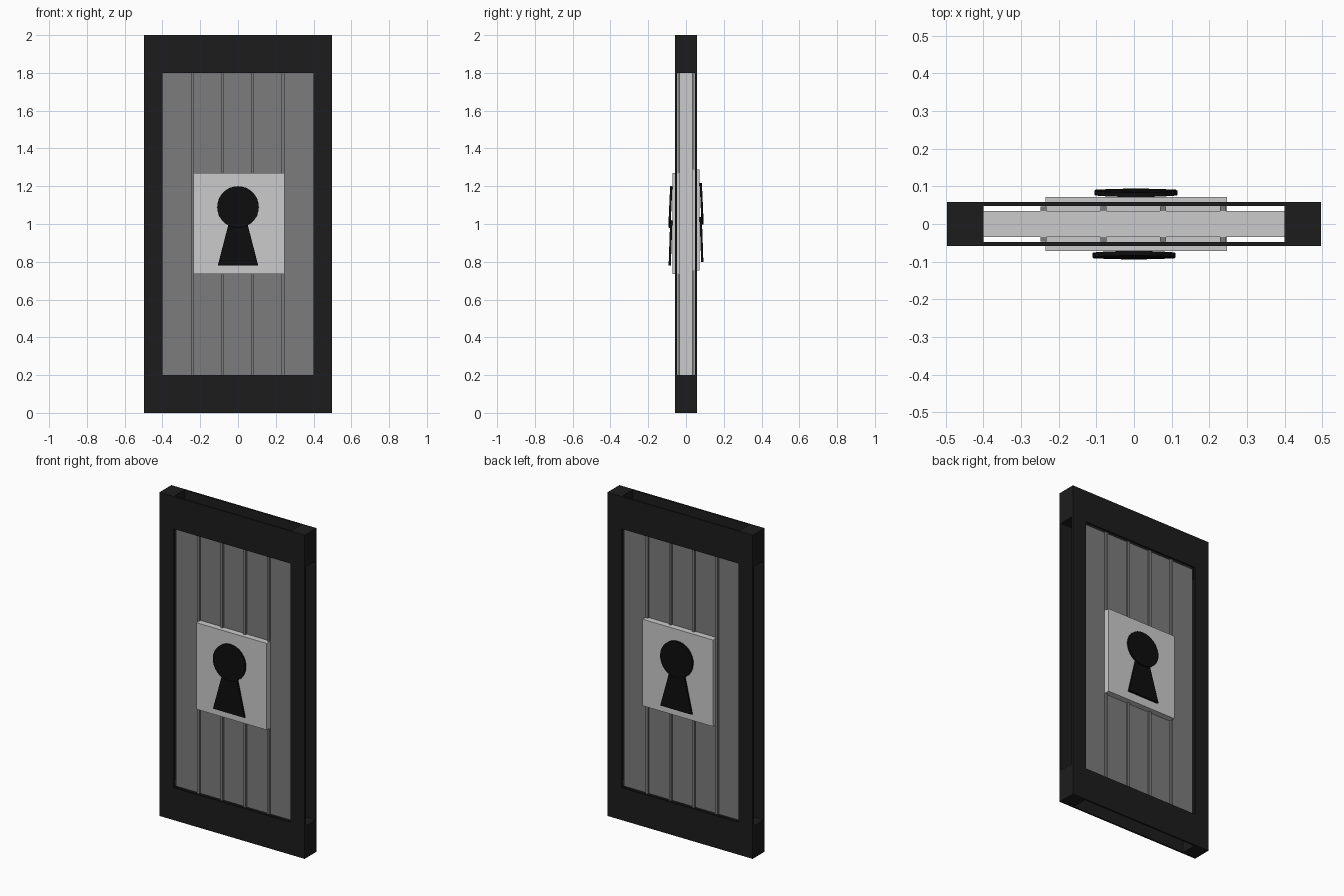
import bpy, bmesh, math
from mathutils import Matrix, Vector

if "Cube" in bpy.data.objects:
    bpy.data.objects.remove(bpy.data.objects["Cube"])


def material(name, v):
    m = bpy.data.materials.new(name)
    m.diffuse_color = (v, v, v, 1)
    m.use_nodes = True
    m.node_tree.nodes["Principled BSDF"].inputs["Base Color"].default_value = m.diffuse_color
    return m


FRAME = material("frame_dark", 0.012)
WOOD = material("panel_dark", 0.2)
PALE = material("panel_edge_grey", 0.8)
BLACK = material("keyhole_black", 0.004)


def finish(name, bm, mat=None):
    bmesh.ops.recalc_face_normals(bm, faces=bm.faces)
    me = bpy.data.meshes.new(name)
    bm.to_mesh(me)
    bm.free()
    ob = bpy.data.objects.new(name, me)
    bpy.context.collection.objects.link(ob)
    if mat:
        me.materials.append(mat)
    return ob


def box(name, x, y, z, mat=None):
    """Box from (min, max) ranges on each axis."""
    bm = bmesh.new()
    size = [r[1] - r[0] for r in (x, y, z)]
    mid = Vector([(r[0] + r[1]) / 2 for r in (x, y, z)])
    bmesh.ops.create_cube(bm, size=1, matrix=Matrix.Translation(mid) @ Matrix.Diagonal((*size, 1)))
    return finish(name, bm, mat)


def slab(name, outline, centre, depth, tilt, mat):
    """Outline in x,z extruded along y, then leaned about the x axis."""
    bm = bmesh.new()
    face = bm.faces.new([bm.verts.new((px, -depth / 2, pz)) for px, pz in outline])
    ext = bmesh.ops.extrude_face_region(bm, geom=[face])
    verts = [v for v in ext["geom"] if isinstance(v, bmesh.types.BMVert)]
    bmesh.ops.translate(bm, vec=(0, depth, 0), verts=verts)
    bm.transform(Matrix.Translation(centre) @ Matrix.Rotation(tilt, 4, 'X'))
    return finish(name, bm, mat)


# Hollow frame: front window, plus slots running down and across between the thin faces
frame = box("frame", (-0.497, 0.497), (-0.0585, 0.0585), (0, 2), FRAME)
cuts = [((-0.4, 0.4), (-1, 1), (0.2, 1.8)),
        ((-0.4, 0.4), (-0.048, 0.048), (-1, 3)),
        ((-1, 1), (-0.048, 0.048), (0.2, 1.8))]
for rx, ry, rz in cuts:
    cutter = box("frame_cutter", rx, ry, rz)
    cutter.hide_render = True
    mod = frame.modifiers.new("cut", 'BOOLEAN')
    mod.operation = 'DIFFERENCE'
    mod.solver = 'EXACT'
    mod.object = cutter
    bpy.context.view_layer.objects.active = frame
    bpy.ops.object.modifier_apply(modifier=mod.name)
    bpy.data.objects.remove(cutter)

# Door panel with dark front and back faces and pale edges
panel = box("panel", (-0.4, 0.4), (-0.034, 0.034), (0.2, 1.8), PALE)
panel.data.materials.append(WOOD)
for p in panel.data.polygons:
    p.material_index = 1 if abs(p.normal.y) > 0.5 else 0

circle = [(0.11 * math.cos(i * math.tau / 32), 0.11 * math.sin(i * math.tau / 32)) for i in range(32)]
wedge = [(-0.045, 0.12), (0.045, 0.12), (0.107, -0.12), (-0.107, -0.12)]

# Battens, lock plate and keyhole on both faces
for side, s, dx, dz in (("front", -1, 0, 0), ("back", 1, 0.005, 0.018)):
    def span(a, b):
        return tuple(sorted((s * a, s * b)))
    for i, x in enumerate((-0.24, -0.081, 0.077, 0.237)):
        box(f"{side}_batten_{i + 1}", (x - 0.008, x + 0.008), span(0.033, 0.046), (0.2, 1.8), WOOD)
    box(f"{side}_lock_plate", (-0.235, 0.247), span(0.0345, 0.072), (0.735 + dz, 1.27 + dz))
    slab(f"{side}_keyhole_disc", circle, (dx, s * 0.083, 1.09 + dz), 0.012, s * 0.045, BLACK)
    slab(f"{side}_keyhole_slot", wedge, (dx, s * 0.082, 0.9 + dz), 0.012, s * 0.035, BLACK)
